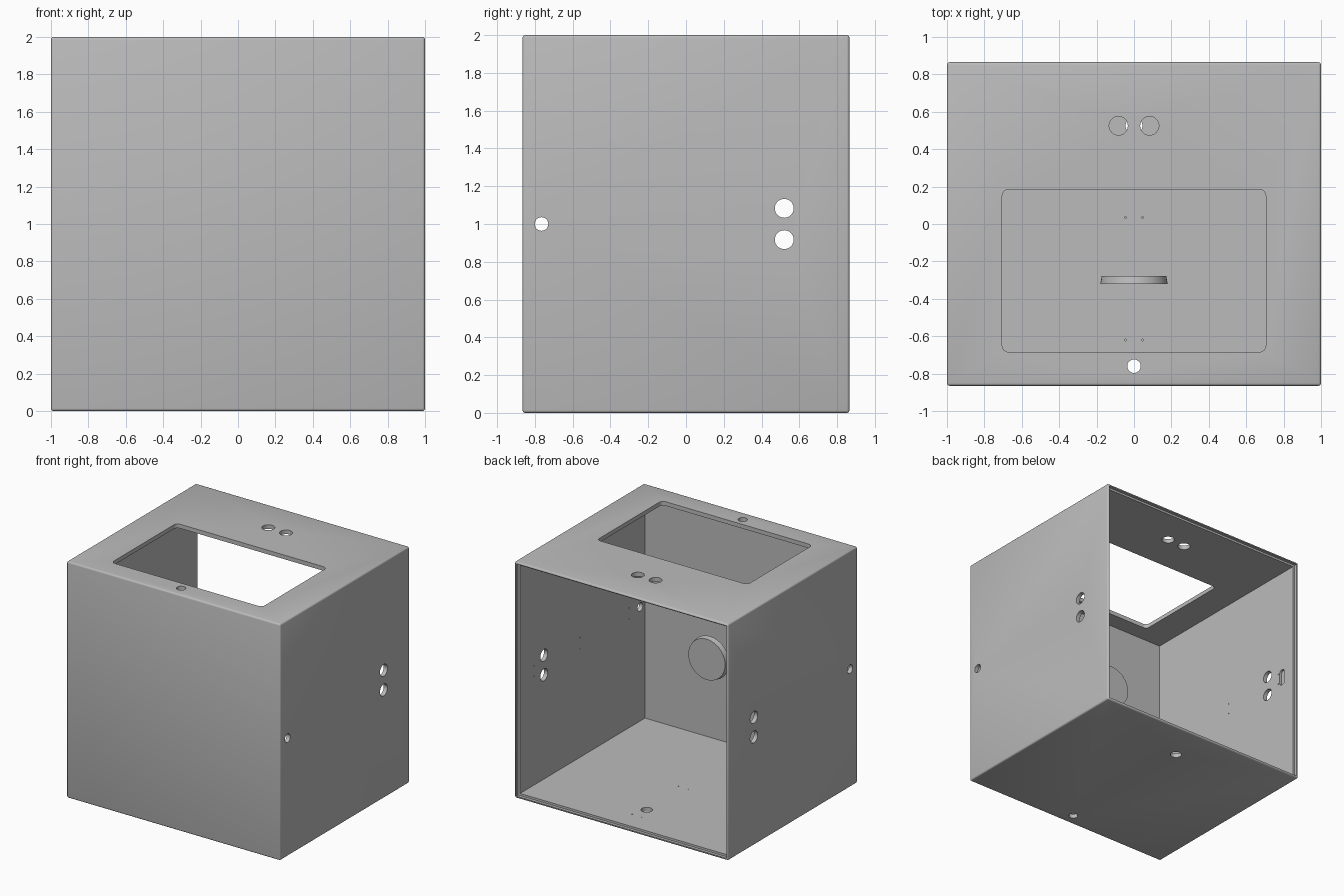
import bpy, bmesh, math
from mathutils import Matrix, Vector

old = bpy.data.objects.get("Cube")
if old:
    bpy.data.objects.remove(old, do_unlink=True)

HALF_Y, WALL = 0.865, 0.035
INNER = 1 - WALL

grey = bpy.data.materials.new("light_grey")
grey.use_nodes = True
grey.diffuse_color = (0.5, 0.5, 0.5, 1)
grey.node_tree.nodes["Principled BSDF"].inputs["Base Color"].default_value = (0.5, 0.5, 0.5, 1)


def add_box(bm, lo, hi, round_axis=None, radius=0.0, segments=4):
    """Add a box; round its edges, or only those along one axis."""
    lo, hi = Vector(lo), Vector(hi)
    size = hi - lo
    verts = bmesh.ops.create_cube(
        bm, size=1, matrix=Matrix.Translation((lo + hi) / 2) @ Matrix.Diagonal((*size, 1)))["verts"]
    if radius:
        edges = {e for v in verts for e in v.link_edges}
        if round_axis is not None:
            edges = {e for e in edges
                     if abs((e.verts[0].co - e.verts[1].co)[round_axis]) > 1e-4}
        bmesh.ops.bevel(bm, geom=list(edges), offset=radius, segments=segments,
                        profile=0.5, affect='EDGES')


def add_rod(bm, centre, axis, r1, r2, depth, sides=32):
    turn = Vector((0, 0, 1)).rotation_difference(Vector(axis)).to_matrix().to_4x4()
    bmesh.ops.create_cone(bm, cap_ends=True, segments=sides, radius1=r1, radius2=r2,
                          depth=depth, matrix=Matrix.Translation(centre) @ turn)


def make_object(name, bm):
    mesh = bpy.data.meshes.new(name)
    bm.to_mesh(mesh)
    bm.free()
    mesh.materials.append(grey)
    obj = bpy.data.objects.new(name, mesh)
    bpy.context.collection.objects.link(obj)
    return obj


def smooth(obj):
    bpy.ops.object.select_all(action='DESELECT')
    obj.select_set(True)
    bpy.context.view_layer.objects.active = obj
    bpy.ops.object.shade_smooth_by_angle(angle=math.radians(35))


def cut(target, bm, name):
    cutter = make_object(name, bm)
    cutter.hide_render = True
    mod = target.modifiers.new(name, 'BOOLEAN')
    mod.operation, mod.solver, mod.object = 'DIFFERENCE', 'EXACT', cutter
    bpy.context.view_layer.objects.active = target
    bpy.ops.object.modifier_apply(modifier=name)
    bpy.data.objects.remove(cutter, do_unlink=True)


# Rounded outer block
bm = bmesh.new()
add_box(bm, (-1, -HALF_Y, 0), (1, HALF_Y, 2), radius=0.014, segments=3)
case = make_object("enclosure_case", bm)

# Hollow interior, open at the back
bm = bmesh.new()
add_box(bm, (-INNER, -HALF_Y + WALL, WALL), (INNER, 1.2, 2 - WALL))
cut(case, bm, "cavity_cutter")

# Shallow step around the open rim for a back panel
bm = bmesh.new()
lip = WALL / 2
add_box(bm, (-1 + lip, HALF_Y - 0.025, lip), (1 - lip, 1.2, 2 - lip))
cut(case, bm, "rim_step_cutter")

# Openings: top window, connector holes, screw pits and side slot
bm = bmesh.new()
add_box(bm, (-0.705, -0.685, 1.9), (0.705, 0.185, 2.1), 2, 0.035)
for side in (-1, 1):
    add_rod(bm, (0.083 * side, 0.525, 2), (0, 0, 1), 0.05, 0.05, 0.2)
    add_rod(bm, (side, -0.765, 1), (1, 0, 0), 0.036, 0.036, 0.2)
    for offset in (-0.083, 0.083):
        add_rod(bm, (side, 0.52, 1 + offset), (1, 0, 0), 0.05, 0.05, 0.2)
for z in (0, 2):
    add_rod(bm, (0, -0.76, z), (0, 0, 1), 0.036, 0.036, 0.2)
add_rod(bm, (0, 0.525, 0), (0, 0, 1), 0.045, 0.045, 0.2)
for y in (-0.62, 0.035, 0.655):
    for offset in (-0.045, 0.045):
        add_rod(bm, (offset, y, WALL), (0, 0, 1), 0.005, 0.005, 0.03, 8)
        for side in (-1, 1):
            add_rod(bm, (side * INNER, y, 1 + offset), (1, 0, 0), 0.005, 0.005, 0.03, 8)
add_box(bm, (-INNER - 0.02, 0.672, 0.93), (-INNER + 0.02, 0.732, 1.07), 0, 0.028)
cut(case, bm, "openings_cutter")
smooth(case)

# Tapered disc held in the middle of the interior
bm = bmesh.new()
add_rod(bm, (0, -0.299, 1), (0, 1, 0), 0.18, 0.172, 0.044, 64)
smooth(make_object("tapered_disc", bm))
